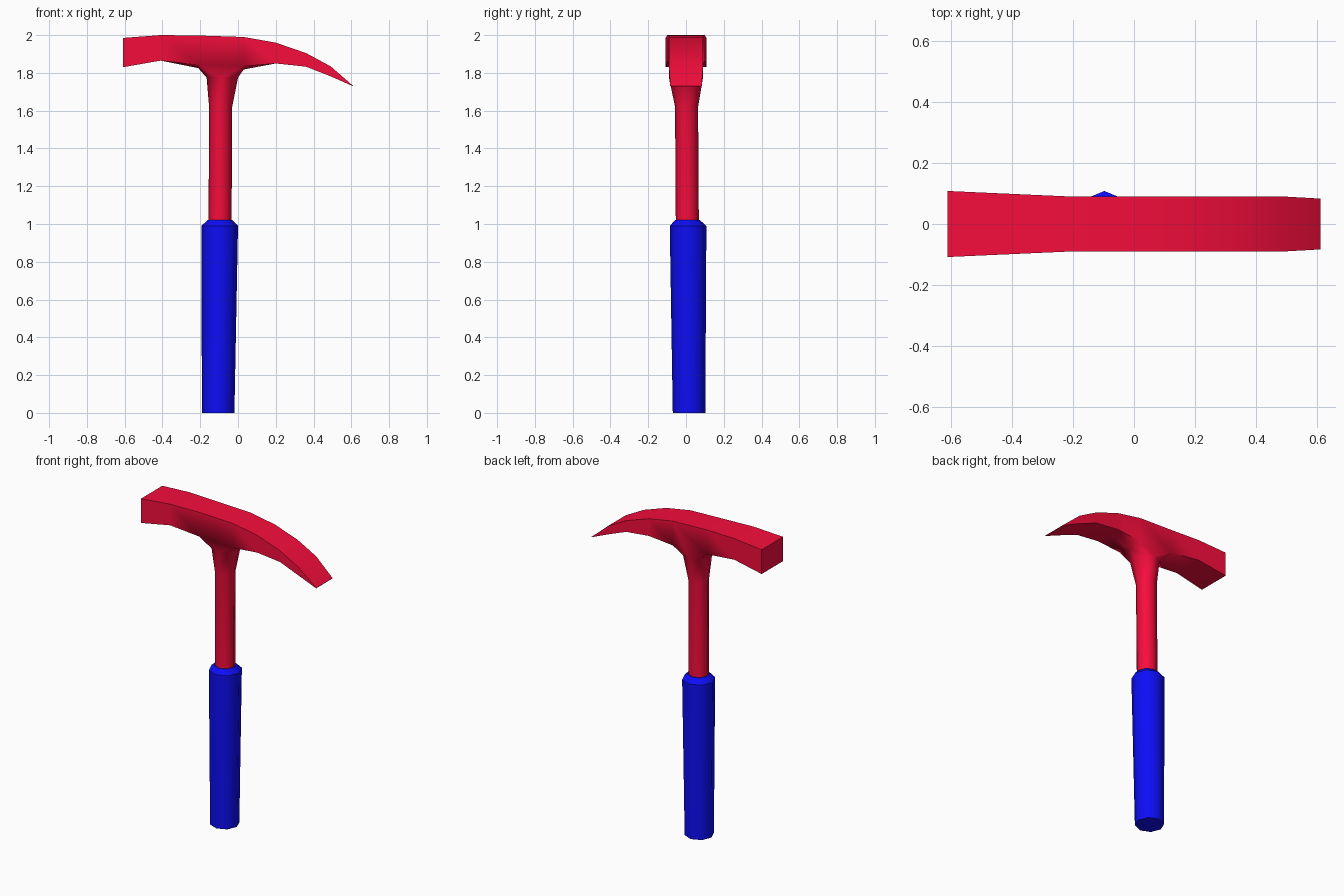
import bpy, bmesh
from math import cos, sin, pi, radians

if "Cube" in bpy.data.objects:
    bpy.data.objects.remove(bpy.data.objects["Cube"])


def material(name, color):
    mat = bpy.data.materials.new(name)
    mat.diffuse_color = color
    mat.use_nodes = True
    mat.node_tree.nodes["Principled BSDF"].inputs["Base Color"].default_value = mat.diffuse_color
    return mat


def finish(bm, name, mat, sharp_rings=()):
    """Smooth shading, with sharp creases above 47 degrees and round given rings."""
    bmesh.ops.recalc_face_normals(bm, faces=bm.faces)
    for f in bm.faces:
        f.smooth = True
    for e in bm.edges:
        crease = any(set(e.verts) <= set(r) for r in sharp_rings)
        e.smooth = not crease and e.calc_face_angle(pi) < radians(47)
    mesh = bpy.data.meshes.new(name)
    bm.to_mesh(mesh)
    bm.free()
    mesh.materials.append(mat)
    obj = bpy.data.objects.new(name, mesh)
    bpy.context.collection.objects.link(obj)
    return obj


def ring(bm, cx, cy, z, rx, ry):
    """Octagon with a corner on each axis; index 0 is +x, 2 is +y."""
    return [bm.verts.new((cx + rx * cos(i * pi / 4), cy + ry * sin(i * pi / 4), z))
            for i in range(8)]


def bridge(bm, a, b):
    for i in range(len(a)):
        j = (i + 1) % len(a)
        bm.faces.new((a[i], a[j], b[j], b[i]))


red = material("red_steel", (0.93, 0.004, 0.045, 1))
blue = material("blue_grip", (0.004, 0.004, 0.93, 1))

# Grip: slightly leaning tapered octagon with a chamfered top
bm = bmesh.new()
levels = [ring(bm, -0.105, 0.016, 0.0, 0.086, 0.086),
          ring(bm, -0.097, 0.011, 0.99, 0.097, 0.097),
          ring(bm, -0.095, 0.008, 1.02, 0.066, 0.066)]
for a, b in zip(levels, levels[1:]):
    bridge(bm, a, b)
bm.faces.new(levels[0])
bm.faces.new(levels[-1])
finish(bm, "grip", blue, levels)

# Head and shaft share one mesh: the shaft flares into the underside of the head
bm = bmesh.new()
shaft = [ring(bm, -0.095, 0.007, 1.0, 0.061, 0.061),
         ring(bm, -0.092, 0.003, 1.62, 0.061, 0.061),
         ring(bm, -0.083, 0.0, 1.775, 0.083, 0.09)]
for a, b in zip(shaft, shaft[1:]):
    bridge(bm, a, b)
bm.faces.new(shaft[0])
neck = shaft[-1]

# Head stations: x, top z, lower edge z, lower centre z, half width
stations = [(-0.61, 1.985, 1.83, 1.83, 0.108),
            (-0.41, 2.0, 1.865, 1.865, 0.099),
            (-0.21, 1.998, 1.843, 1.825, 0.09),
            (0.03, 1.99, 1.835, 1.818, 0.09),
            (0.20, 1.96, 1.85, 1.85, 0.09),
            (0.36, 1.905, 1.833, 1.833, 0.09),
            (0.49, 1.835, 1.782, 1.782, 0.09),
            (0.61, 1.731, 1.729, 1.729, 0.083)]
sections = []
for x, top, edge, mid, w in stations:
    pts = [(w, top), (-w, top), (-w, edge), (0, mid), (w, edge)]
    sections.append([bm.verts.new((x, y, z)) for y, z in pts])
for i, (a, b) in enumerate(zip(sections, sections[1:])):
    if i != 2:
        bridge(bm, a, b)
bm.faces.new(sections[0])
bm.faces.new(sections[-1])

# Middle of the head: top, both cheeks, and the flare around the neck
a, b = sections[2], sections[3]
bm.faces.new((a[0], a[1], b[1], b[0]))
bm.faces.new((a[1], a[2], neck[6], b[2], b[1]))
bm.faces.new((a[0], a[4], neck[2], b[4], b[0]))
for sec, end, diagonals in ((a, 4, (5, 3)), (b, 0, (7, 1))):
    for edge, diag, side in ((2, diagonals[0], 6), (4, diagonals[1], 2)):
        bm.faces.new((sec[3], sec[edge], neck[diag], neck[end]))
        bm.faces.new((sec[edge], neck[side], neck[diag]))
finish(bm, "head_and_shaft", red)
